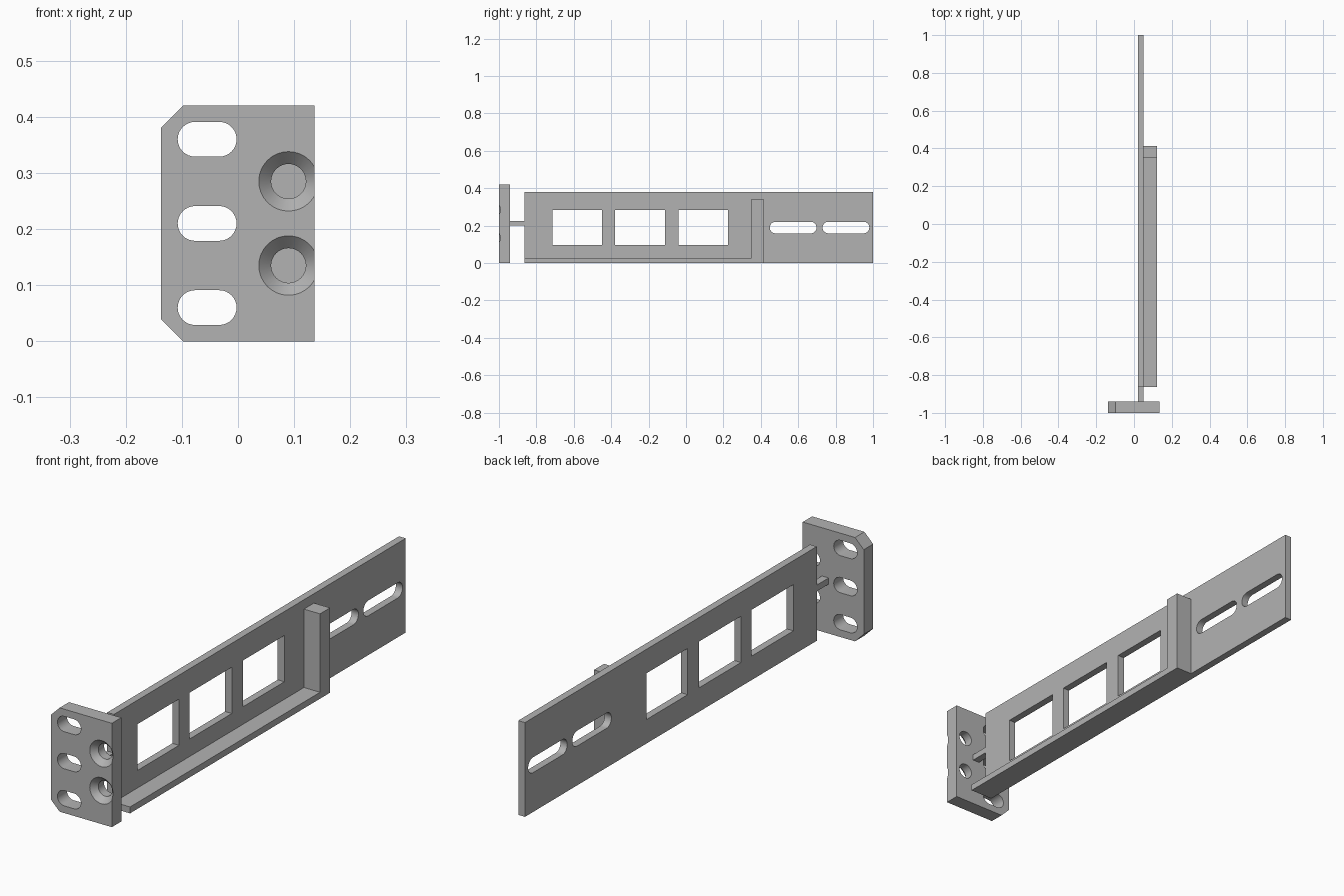
import bpy, bmesh, math
from mathutils import Vector

cube = bpy.data.objects.get("Cube")
if cube:
    bpy.data.objects.remove(cube, do_unlink=True)

grey = bpy.data.materials.new("plain grey")
grey.use_nodes = True
colour = (0.45, 0.45, 0.45, 1)
grey.diffuse_color = colour
grey.node_tree.nodes["Principled BSDF"].inputs["Base Color"].default_value = colour


def rect(u0, u1, v0, v1):
    return [(u0, v0), (u1, v0), (u1, v1), (u0, v1)]


def slot(u, v, length, radius, steps=16):
    """Round-ended slot outline; a length of 2 * radius gives a circle."""
    half = length / 2 - radius
    pts = []
    for side in (1, -1):
        for i in range(steps + 1):
            a = math.pi * (i / steps - 0.5)
            pts.append((u + side * (half + radius * math.cos(a)),
                        v + side * radius * math.sin(a)))
    return pts


def place(axis, u, v, w):
    return Vector((w, u, v)) if axis == "x" else Vector((u, w, v))


def loft(name, axis, start, w0, end, w1):
    """Solid between two matching outlines set across the x or y axis."""
    bm = bmesh.new()
    a = [bm.verts.new(place(axis, u, v, w0)) for u, v in start]
    b = [bm.verts.new(place(axis, u, v, w1)) for u, v in end]
    bm.faces.new(a)
    bm.faces.new(b[::-1])
    n = len(a)
    for i in range(n):
        j = (i + 1) % n
        bm.faces.new((a[j], a[i], b[i], b[j]))
    bmesh.ops.remove_doubles(bm, verts=bm.verts, dist=1e-6)
    bmesh.ops.recalc_face_normals(bm, faces=bm.faces)
    mesh = bpy.data.meshes.new(name)
    bm.to_mesh(mesh)
    bm.free()
    mesh.materials.append(grey)
    obj = bpy.data.objects.new(name, mesh)
    bpy.context.collection.objects.link(obj)
    return obj


def prism(name, axis, outline, w0, w1):
    return loft(name, axis, outline, w0, outline, w1)


def cut(target, cutter):
    cutter.hide_render = True
    mod = target.modifiers.new("cut", "BOOLEAN")
    mod.operation = "DIFFERENCE"
    mod.solver = "EXACT"
    mod.object = cutter
    bpy.context.view_layer.objects.active = target
    bpy.ops.object.modifier_apply(modifier=mod.name)
    bpy.data.objects.remove(cutter, do_unlink=True)


def smooth(obj):
    bpy.ops.object.select_all(action="DESELECT")
    obj.select_set(True)
    bpy.context.view_layer.objects.active = obj
    bpy.ops.object.shade_smooth_by_angle(angle=math.radians(30))


# Mounting plate: two chamfered corners, three slots, two countersunk holes
front, back = -1.0, -0.94
plate = prism("mounting_plate", "y",
              [(-0.098, 0), (0.136, 0), (0.136, 0.42), (-0.098, 0.42),
               (-0.137, 0.381), (-0.137, 0.039)], front, back)
for z in (0.06, 0.21, 0.36):
    cut(plate, prism("slot_cutter", "y", slot(-0.055, z, 0.105, 0.031),
                     front - 0.1, back + 0.1))
sink, extra = 0.023, 0.01
for z in (0.135, 0.285):
    cut(plate, prism("hole_cutter", "y", slot(0.09, z, 0.062, 0.031),
                     front - 0.1, back + 0.1))
    # The cone starts a little in front of the face, at the same slope
    wide = 0.053 + extra * (0.053 - 0.031) / sink
    cut(plate, loft("sink_cutter", "y", slot(0.09, z, 2 * wide, wide), front - extra,
                    slot(0.09, z, 0.062, 0.031), front + sink))
smooth(plate)

# Side rail: three windows and two long slots at the rear
inner, outer = 0.02, 0.05
rail = prism("side_rail", "x", rect(-0.864, 1, 0, 0.381), inner, outer)
for y0, y1 in ((-0.715, -0.448), (-0.38, -0.111), (-0.039, 0.225)):
    cut(rail, prism("window_cutter", "x", rect(y0, y1, 0.097, 0.284),
                    inner - 0.1, outer + 0.1))
for y in (0.573, 0.855):
    cut(rail, prism("slot_cutter", "x", slot(y, 0.19, 0.25, 0.031),
                    inner - 0.1, outer + 0.1))
smooth(rail)

# Support ledge with an upright end stop
prism("ledge_and_stop", "x",
      [(-0.864, 0), (0.414, 0), (0.414, 0.343), (0.35, 0.343),
       (0.35, 0.026), (-0.864, 0.026)], outer, 0.122)

# Short neck joining the plate to the rail
prism("neck", "x", rect(back, -0.864, 0.2, 0.225), inner, outer)
